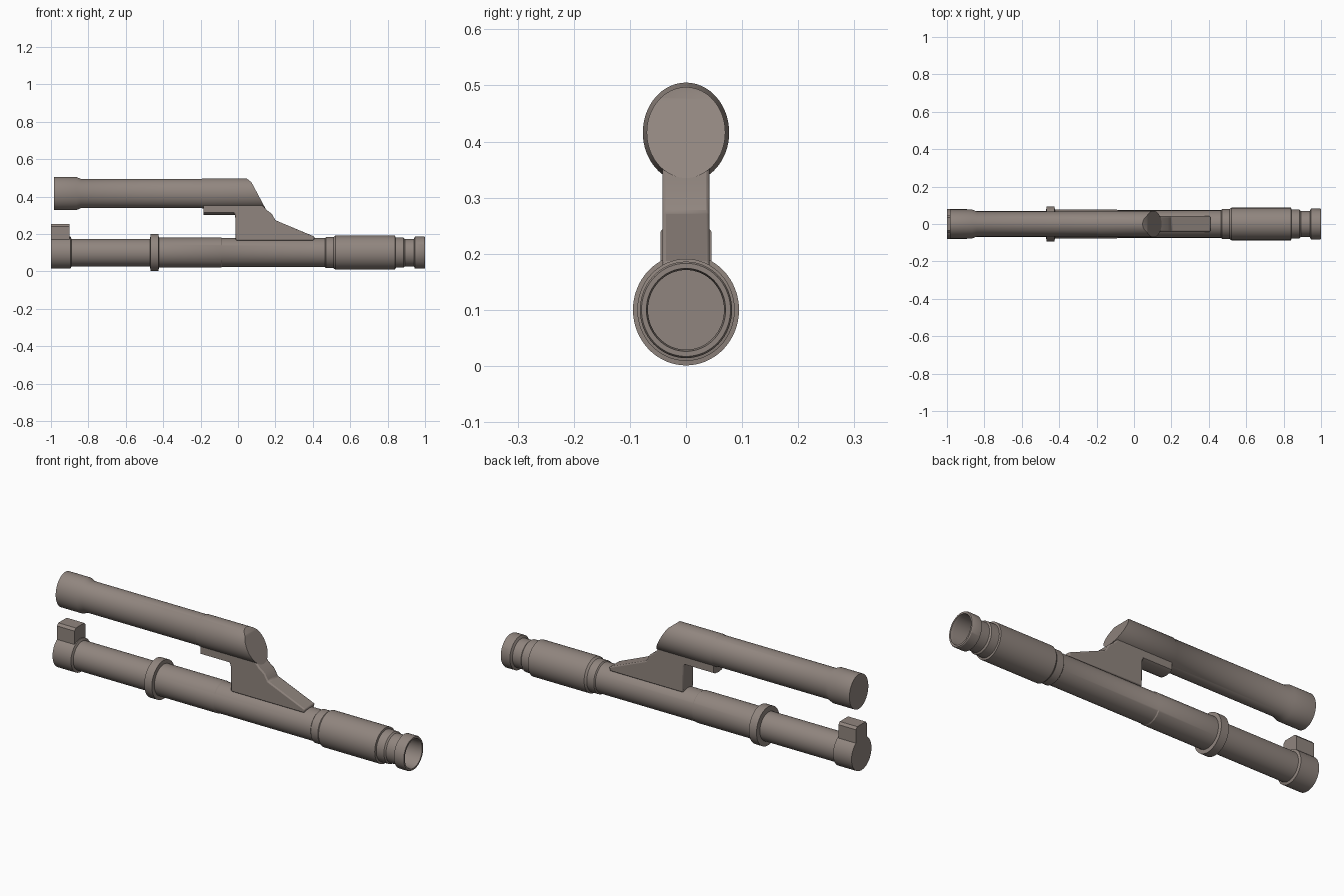
import bpy, bmesh, math
from mathutils import Vector

if "Cube" in bpy.data.objects:
    bpy.data.objects.remove(bpy.data.objects["Cube"])

SIDES = 64
paint = bpy.data.materials.new("brown_metal")
paint.diffuse_color = (.28, .235, .21, 1)
paint.use_nodes = True
paint.node_tree.nodes["Principled BSDF"].inputs["Base Color"].default_value = paint.diffuse_color


def finish(name, bm, smooth=True):
    bmesh.ops.recalc_face_normals(bm, faces=bm.faces)
    me = bpy.data.meshes.new(name)
    bm.to_mesh(me)
    bm.free()
    me.materials.append(paint)
    ob = bpy.data.objects.new(name, me)
    bpy.context.collection.objects.link(ob)
    if smooth:
        bpy.ops.object.select_all(action='DESELECT')
        ob.select_set(True)
        bpy.context.view_layer.objects.active = ob
        bpy.ops.object.shade_smooth_by_angle(angle=math.radians(30))
    return ob


def lathe(profile, zc, flat):
    """Closed solid turned around the x axis; flat squeezes its width."""
    bm = bmesh.new()
    rings = []
    for x, r in profile:
        ring = []
        for i in range(SIDES):
            a = 2 * math.pi * i / SIDES
            ring.append(bm.verts.new((x, r * flat * math.cos(a), zc + r * math.sin(a))))
        rings.append(ring)
    for a, b in zip(rings, rings[1:]):
        for i in range(SIDES):
            j = (i + 1) % SIDES
            bm.faces.new((a[i], a[j], b[j], b[i]))
    bm.faces.new(rings[0])
    bm.faces.new(rings[-1])
    return bm


def cut(bm, p, q):
    """Slice off everything right of the rising line p-q of the side view and cap it."""
    d = Vector((q[0] - p[0], 0, q[1] - p[1]))
    n = Vector((d.z, 0, -d.x))
    res = bmesh.ops.bisect_plane(bm, geom=bm.verts[:] + bm.edges[:] + bm.faces[:],
                                 plane_co=(p[0], 0, p[1]), plane_no=n, clear_outer=True)
    edges = [e for e in res['geom_cut'] if isinstance(e, bmesh.types.BMEdge)]
    bmesh.ops.holes_fill(bm, edges=edges)


def prism(points, direction):
    """Extrude a closed outline of 3D points."""
    bm = bmesh.new()
    f = bm.faces.new([bm.verts.new(p) for p in points])
    ext = bmesh.ops.extrude_face_region(bm, geom=[f])
    verts = [v for v in ext['geom'] if isinstance(v, bmesh.types.BMVert)]
    bmesh.ops.translate(bm, verts=verts, vec=direction)
    return bm


# Lower tube with stepped collars and an open bore at the right end
finish("lower_tube", lathe([
    (-1.0, .085), (-.895, .085), (-.89, .073), (-.47, .073),
    (-.468, .099), (-.425, .099), (-.423, .080), (-.09, .080),
    (-.085, .077), (.465, .077), (.47, .083), (.51, .083),
    (.52, .091), (.84, .091), (.842, .081), (.885, .080),
    (.892, .073), (.94, .073), (.946, .086), (.995, .086),
    (1.0, .083), (1.0, .074), (.985, .071), (.45, .071)], .1, .955))

# Upper tube with end collar, thicker sleeve and slanted cut
upper = lathe([
    (-.985, .089), (-.865, .089), (-.84, .078), (-.195, .078),
    (-.19, .081), (.25, .081)], .416, .865)
cut(upper, (.15, .330), (.072, .476))
cut(upper, (.072, .476), (.045, .498))
finish("upper_tube", upper)

# Wedge mount joining the tubes, with softened edges
W = .042
side = [(-.012, .165), (.405, .165), (.41, .185), (.20, .273),
        (.18, .308), (.148, .332), (.10, .39), (-.025, .39), (-.025, .315), (-.015, .30)]
mount = finish("mount", prism([(x, -W, z) for x, z in side], (0, 2 * W, 0)))
bev = mount.modifiers.new("soft_edges", 'BEVEL')
bev.width = .006
bev.segments = 2

# Curved rail under the upper sleeve
section = [(-W, .37), (-W, .314), (-.028, .306), (0, .302), (.028, .306), (W, .314), (W, .37)]
finish("rail", prism([(-.185, y, z) for y, z in section], (.19, 0, 0)))

# Chamfered block on the left end collar
section = [(-.045, .14), (-.045, .24), (-.034, .252), (.034, .252), (.045, .24), (.045, .14)]
finish("end_block", prism([(-1.0, y, z) for y, z in section], (.1, 0, 0)), smooth=False)
